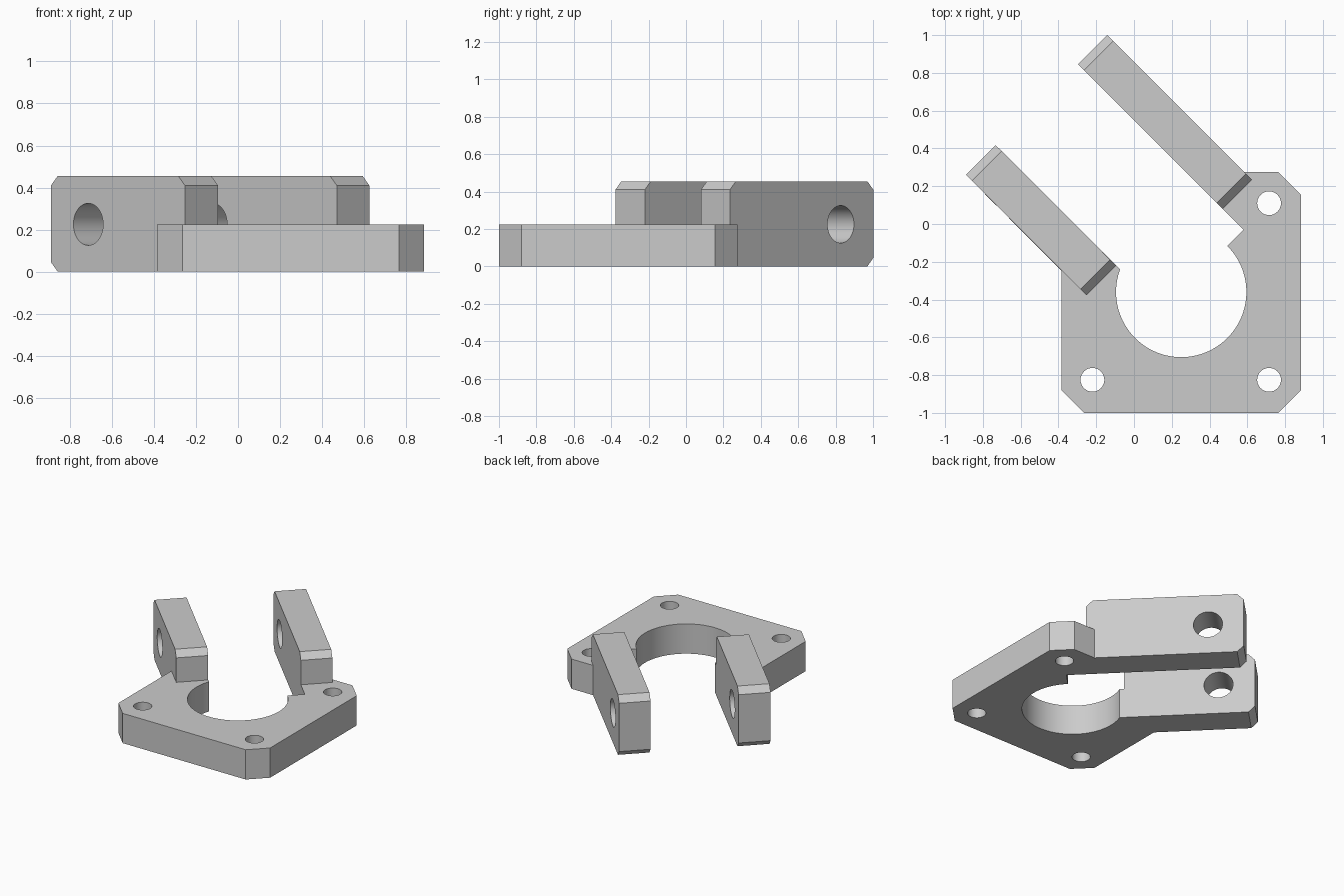
import bpy
import bmesh
from math import radians
from mathutils import Vector, Matrix

if "Cube" in bpy.data.objects:
    bpy.data.objects.remove(bpy.data.objects["Cube"])

GREY = (0.6, 0.6, 0.6, 1)
mat = bpy.data.materials.new("light grey")
mat.use_nodes = True
mat.diffuse_color = GREY
mat.node_tree.nodes["Principled BSDF"].inputs["Base Color"].default_value = GREY

PLATE_H, ARM_H, BEVEL = 0.225, 0.455, 0.045


def diagonal(s, d, z):
    """Point from s = x + y (across the arms) and d = y - x (along them)."""
    return Vector(((s - d) / 2, (s + d) / 2, z))


def prism(name, outline, offset):
    """Closed solid: a flat outline pushed along an offset."""
    bm = bmesh.new()
    face = bm.faces.new([bm.verts.new(p) for p in outline])
    moved = bmesh.ops.extrude_face_region(bm, geom=[face])["geom"]
    bmesh.ops.translate(bm, vec=offset,
                        verts=[v for v in moved if isinstance(v, bmesh.types.BMVert)])
    bmesh.ops.recalc_face_normals(bm, faces=bm.faces)
    return to_object(name, bm)


def cylinder(name, centre, radius, axis, sides):
    bm = bmesh.new()
    turn = Vector((0, 0, 1)).rotation_difference(Vector(axis)).to_matrix().to_4x4()
    bmesh.ops.create_cone(bm, cap_ends=True, segments=sides, radius1=radius,
                          radius2=radius, depth=1,
                          matrix=Matrix.Translation(centre) @ turn)
    return to_object(name, bm)


def to_object(name, bm):
    mesh = bpy.data.meshes.new(name)
    bm.to_mesh(mesh)
    bm.free()
    mesh.materials.append(mat)
    obj = bpy.data.objects.new(name, mesh)
    bpy.context.collection.objects.link(obj)
    return obj


def combine(target, tool, operation):
    """Apply a boolean and discard the tool object."""
    mod = target.modifiers.new(operation, 'BOOLEAN')
    mod.operation, mod.solver, mod.object = operation, 'EXACT', tool
    bpy.context.view_layer.objects.active = target
    bpy.ops.object.modifier_apply(modifier=mod.name)
    bpy.data.objects.remove(tool)


# Base plate with clipped corners
outline = [(-0.265, -1), (0.765, -1), (0.885, -0.88), (0.885, 0.155),
           (0.765, 0.275), (0.55, 0.275), (-0.385, -0.2), (-0.385, -0.88)]
bracket = prism("mounting_bracket", [(x, y, 0) for x, y in outline], (0, 0, PLATE_H))

# Large bore, and the diagonal slot that opens it towards the arms
BORE = Vector((0.25, -0.36, 0))
LEFT_IN, RIGHT_IN = -0.315, 0.55
slot_d = BORE.y - BORE.x
combine(bracket, cylinder("bore_cutter", BORE, 0.345, (0, 0, 1), 96), 'DIFFERENCE')
slot = [diagonal(s, d, -0.5) for s, d in ((LEFT_IN, slot_d), (RIGHT_IN, slot_d),
                                        (RIGHT_IN, 1), (LEFT_IN, 1))]
combine(bracket, prism("slot_cutter", slot, (0, 0, 1)), 'DIFFERENCE')

# Screw holes
for x, y in ((-0.22, -0.825), (0.715, -0.825), (0.715, 0.11)):
    combine(bracket, cylinder("screw_cutter", (x, y, 0), 0.063, (0, 0, 1), 32), 'DIFFERENCE')

# Two diagonal arms with bevelled ends and a cross hole
b = BEVEL * 2 ** 0.5
for name, inner, outer, near, far in (("left_arm", RIGHT_IN, 0.86, -0.39, 1.143),
                                      ("right_arm", LEFT_IN, -0.63, -0.125, 1.15)):
    side = [(near, 0), (far - b, 0), (far, BEVEL), (far, ARM_H - BEVEL),
            (far - b, ARM_H), (near + b, ARM_H), (near, ARM_H - BEVEL)]
    arm = prism(name, [diagonal(inner, d, z) for d, z in side],
                diagonal(outer - inner, 0, 0))
    hole = diagonal((inner + outer) / 2, 0.795, PLATE_H)
    combine(arm, cylinder("cross_cutter", hole, 0.1, (1, 1, 0), 48), 'DIFFERENCE')
    combine(bracket, arm, 'UNION')

# Smooth hole walls, crisp edges
bpy.ops.object.select_all(action='DESELECT')
bracket.select_set(True)
bpy.context.view_layer.objects.active = bracket
bpy.ops.object.shade_smooth_by_angle(angle=radians(30))
